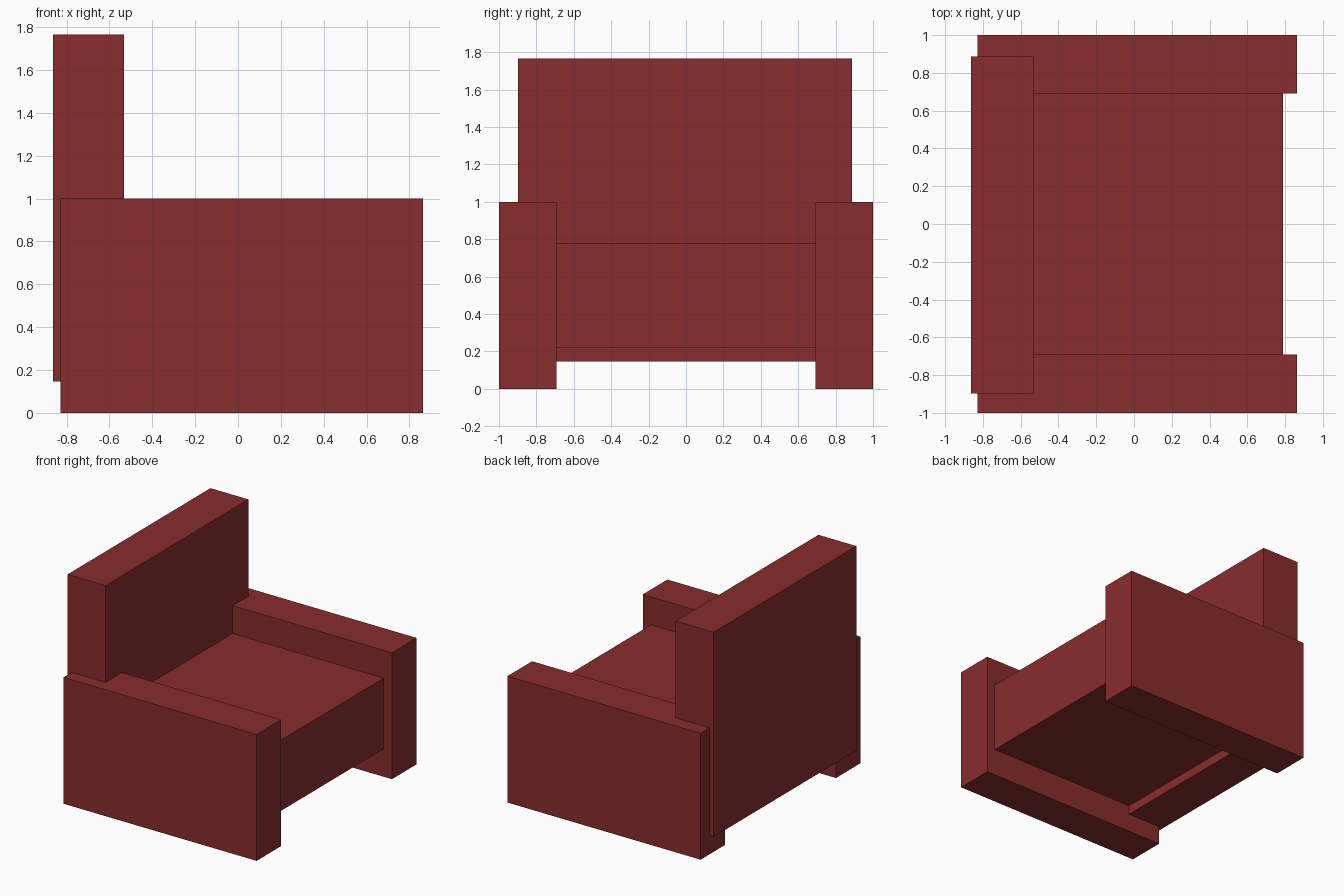
import bpy

if "Cube" in bpy.data.objects:
    bpy.data.objects.remove(bpy.data.objects["Cube"])

# Shared upholstery colour
red = bpy.data.materials.new("red_upholstery")
red.diffuse_color = (0.25, 0.026, 0.026, 1)
red.use_nodes = True
red.node_tree.nodes["Principled BSDF"].inputs["Base Color"].default_value = red.diffuse_color


def box(name, x, y, z):
    """Add a box spanning the given (min, max) ranges."""
    spans = (x, y, z)
    bpy.ops.mesh.primitive_cube_add(size=1, location=[(a + b) / 2 for a, b in spans])
    ob = bpy.context.object
    ob.name = name
    ob.scale = [b - a for a, b in spans]
    bpy.ops.object.transform_apply(location=False, rotation=False, scale=True)
    ob.data.materials.append(red)
    return ob


# Armrests, standing on the floor
for name, y in (("near_armrest", (-1.0, -0.692)), ("far_armrest", (0.692, 1.0))):
    box(name, (-0.828, 0.863), y, (0, 1.0))

# Seat block between the armrests, meeting the backrest
box("seat", (-0.531, 0.79), (-0.692, 0.692), (0.22, 0.78))

# Backrest, let into the rear of the armrests
box("backrest", (-0.863, -0.531), (-0.897, 0.888), (0.147, 1.766))
